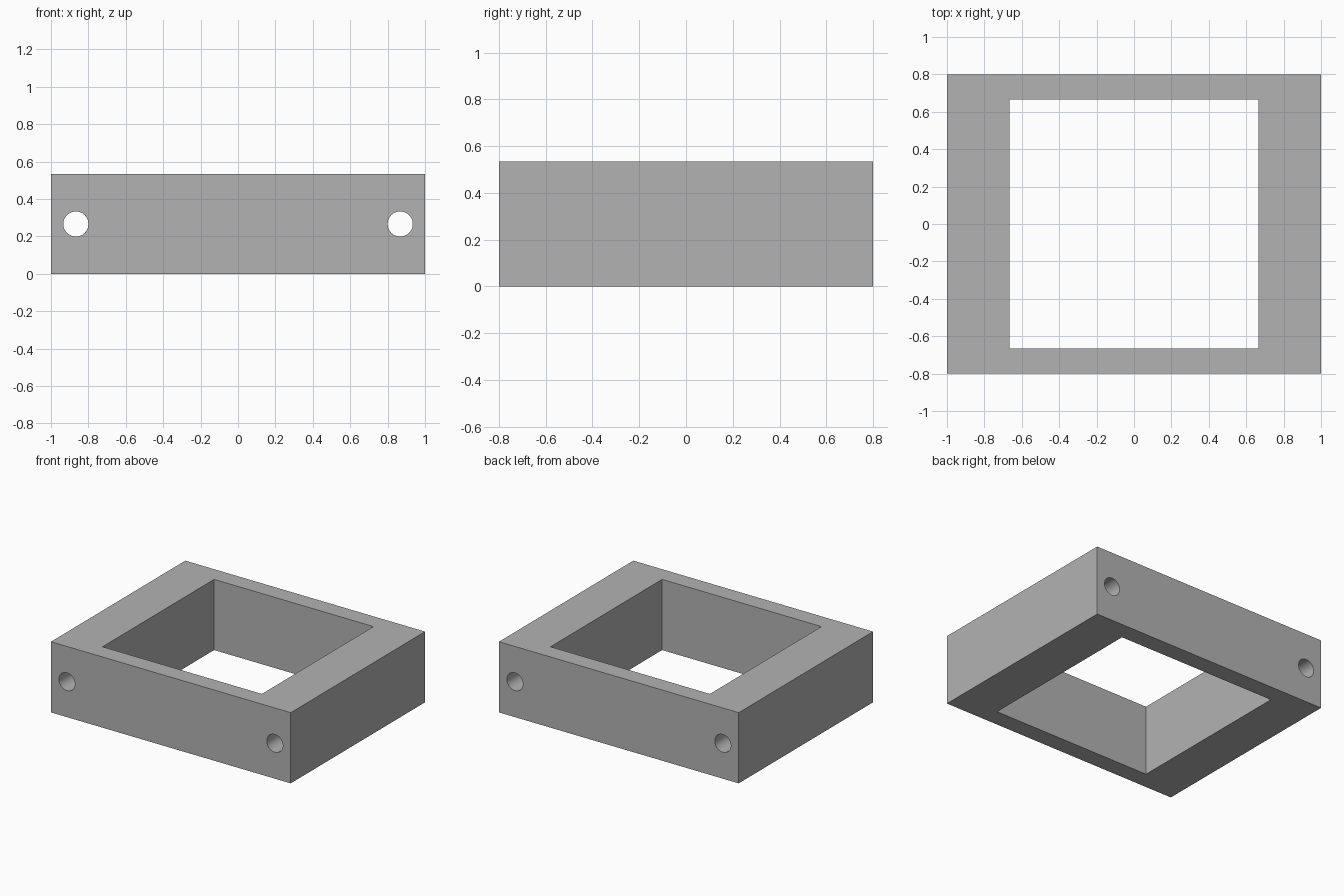
import bpy, math

if "Cube" in bpy.data.objects:
    bpy.data.objects.remove(bpy.data.objects["Cube"])

W, D, H = 2.0, 1.6, 0.533      # outer block
WINDOW = 1.33                  # square opening
HOLE_X, HOLE_R = 0.867, 0.067  # bolt holes

grey = bpy.data.materials.new("grey")
grey.diffuse_color = (0.45, 0.45, 0.45, 1)
grey.use_nodes = True
grey.node_tree.nodes["Principled BSDF"].inputs["Base Color"].default_value = grey.diffuse_color


def box(name, size):
    bpy.ops.mesh.primitive_cube_add(size=1, location=(0, 0, H / 2))
    ob = bpy.context.object
    ob.name = name
    ob.scale = size
    bpy.ops.object.transform_apply(location=False, rotation=False, scale=True)
    ob.data.materials.append(grey)
    return ob


def cut(target, cutter):
    mod = target.modifiers.new("cut", 'BOOLEAN')
    mod.operation = 'DIFFERENCE'
    mod.solver = 'EXACT'
    mod.object = cutter
    bpy.context.view_layer.objects.active = target
    bpy.ops.object.modifier_apply(modifier=mod.name)
    bpy.data.objects.remove(cutter)


# Rectangular frame with a square opening through the top
frame = box("frame", (W, D, H))
cut(frame, box("window_cutter", (WINDOW, WINDOW, H * 2)))

# Bolt holes running front to back through both thick sides
for side in (-1, 1):
    bpy.ops.mesh.primitive_cylinder_add(
        vertices=48, radius=HOLE_R, depth=D * 1.5,
        location=(side * HOLE_X, 0, H / 2), rotation=(math.pi / 2, 0, 0))
    hole = bpy.context.object
    hole.name = "hole_cutter"
    hole.data.materials.append(grey)
    cut(frame, hole)

# Smooth hole walls, sharp block edges
bpy.ops.object.select_all(action='DESELECT')
frame.select_set(True)
bpy.context.view_layer.objects.active = frame
bpy.ops.object.shade_smooth_by_angle(angle=math.radians(30))
